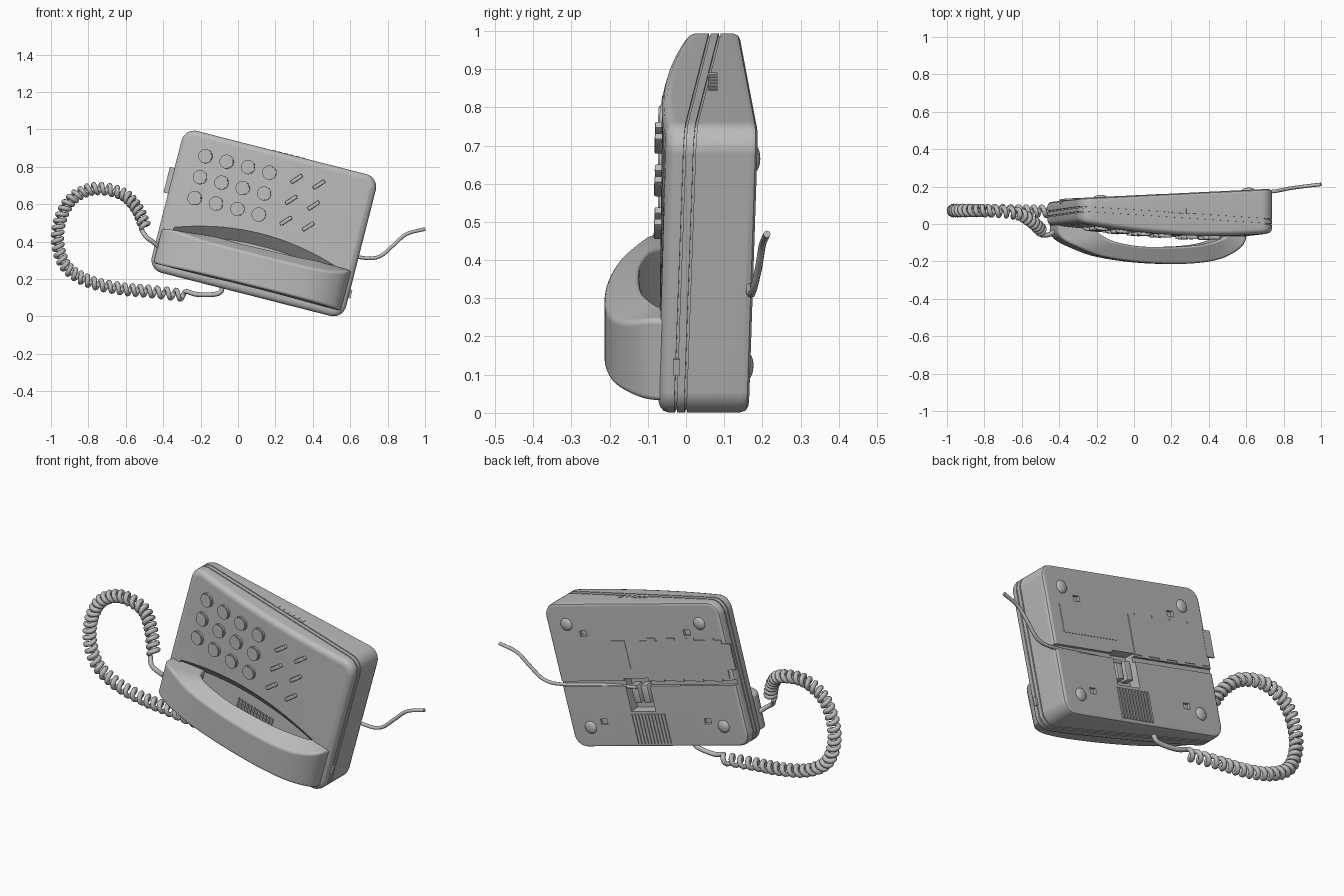
import bpy, bmesh, math
from mathutils import Matrix, Vector

cube = bpy.data.objects.get("Cube")
if cube:
    bpy.data.objects.remove(cube)

TILT = math.radians(14.3)
grey = bpy.data.materials.new("plastic grey")
grey.use_nodes = True
COLOUR = (0.5, 0.5, 0.5, 1)
grey.diffuse_color = COLOUR
grey.node_tree.nodes["Principled BSDF"].inputs["Base Color"].default_value = COLOUR


# Surfaces of the body: depth y at a point of the tilted face; the front bulges
def seam(u, v):
    return 0.015 - 0.063 * u + 0.035 * v

def front(u, v):
    return seam(u, v) - 0.055 - (0.42 + 0.64 * v) * (0.049 - 0.13 * (u + 0.03) ** 2)

def floor(u, v):
    return seam(u, v) - 0.025

def back(u, v):
    return 0.135 + 0.047 * u + 0.032 * v


def shade(ob, angle):
    bpy.ops.object.select_all(action='DESELECT')
    ob.select_set(True)
    bpy.context.view_layer.objects.active = ob
    bpy.ops.object.shade_smooth_by_angle(angle=math.radians(angle))


def finish(name, bm, smooth=35):
    bmesh.ops.recalc_face_normals(bm, faces=bm.faces)
    mesh = bpy.data.meshes.new(name)
    bm.to_mesh(mesh)
    bm.free()
    mesh.materials.append(grey)
    ob = bpy.data.objects.new(name, mesh)
    bpy.context.collection.objects.link(ob)
    ob.rotation_euler.y = TILT
    shade(ob, smooth)
    return ob


def mount(surface, u, v, spin=0):
    """Frame lying on a surface: local x and z along it, y through it."""
    o, h = surface(u, v), 0.01
    x = Vector((h, surface(u + h, v) - o, 0)).normalized()
    y = Vector((0, surface(u, v + h) - o, h)).cross(x).normalized()
    rot = Matrix((x, y, x.cross(y))).transposed().to_4x4()
    return Matrix.Translation((u, o, v)) @ rot @ Matrix.Rotation(spin, 4, 'Y')


def add_box(bm, frame, size, bevel=0):
    made = bmesh.ops.create_cube(bm, size=1, matrix=frame @ Matrix.Diagonal((*size, 1)))
    if bevel:
        edges = {e for vert in made['verts'] for e in vert.link_edges}
        bmesh.ops.bevel(bm, geom=list(edges), offset=bevel, segments=2, affect='EDGES', profile=0.5)


def loft(bm, rings):
    """Skin the rings; cap both ends with strips between facing points."""
    rows = [[bm.verts.new(p) for p in ring] for ring in rings]
    n = len(rows[0])
    for a, b in zip(rows, rows[1:]):
        for i in range(n):
            bm.faces.new((a[i], a[(i + 1) % n], b[(i + 1) % n], b[i]))
    for row in (rows[0], rows[-1]):
        for i in range(n // 2 - 1):
            bm.faces.new((row[i], row[i + 1], row[n - 2 - i], row[n - 1 - i]))


def spline(points, steps):
    """Smooth path through the points."""
    p = [Vector(q) for q in points]
    p = [2 * p[0] - p[1]] + p + [2 * p[-1] - p[-2]]
    out = []
    for a, b, c, d in zip(p, p[1:], p[2:], p[3:]):
        for i in range(steps):
            t = i / steps
            out.append(0.5 * (2 * b + (c - a) * t + (2 * a - 5 * b + 4 * c - d) * t * t
                              + (3 * b - a - 3 * c + d) * t ** 3))
    return out + [p[-2]]


def tube(name, points, radius):
    curve = bpy.data.curves.new(name, 'CURVE')
    curve.dimensions = '3D'
    curve.bevel_depth, curve.bevel_resolution, curve.use_fill_caps = radius, 2, True
    s = curve.splines.new('POLY')
    s.points.add(len(points) - 1)
    for pt, co in zip(s.points, points):
        pt.co = (*co, 1)
    curve.materials.append(grey)
    ob = bpy.data.objects.new(name, curve)
    bpy.context.collection.objects.link(ob)


# Body: rounded slab with two seam grooves
def outline(inset):
    r = 0.07 - inset
    arc = [math.pi / 2 * i / 8 for i in range(9)]
    top = [(0.477 + r * math.cos(a), r * math.sin(a)) for a in arc]
    top += [(0.477 - 0.932 * i / 16, r) for i in range(1, 16)]
    top += [(-0.455 - r * math.sin(a), r * math.cos(a)) for a in arc]
    return [(u, 0.837 + v) for u, v in top] + [(u, 0.195 - v) for u, v in reversed(top)]

levels = [(front, 0, 0.032), (front, 0.005, 0.015), (front, 0.015, 0.004), (front, 0.028, 0)]
for g in (-0.014, 0.012):
    levels += [(seam, g - 0.003, 0), (seam, g - 0.003, 0.007), (seam, g + 0.003, 0.007), (seam, g + 0.003, 0)]
levels += [(back, -0.02, 0), (back, -0.006, 0.005), (back, 0, 0.016)]
bm = bmesh.new()
loft(bm, [[(u, f(u, v) + d, v) for u, v in outline(ins)] for f, d, ins in levels])
body = finish("phone_body", bm)

# Cradle recess with a bowed, sloping upper wall
def trough(drop, depth):
    us = [-0.45 + 0.95 * i / 24 for i in range(25)]
    pts = [(u, 0.405 + 0.065 * (1 - ((u - 0.025) / 0.475) ** 2) - drop) for u in us]
    pts += [(u, 0.2) for u in reversed(us)]
    return [(u, seam(u, v) + depth, v) for u, v in pts]

cutters = []
bm = bmesh.new()
loft(bm, [trough(-0.04, -0.14), trough(0.075, -0.025)])
cutters.append(finish("cradle_cutter", bm))

# Jack well, cord groove and latch slots in the back
bm = bmesh.new()
add_box(bm, mount(back, 0.08, 0.41), (0.15, 0.12, 0.18))
cutters.append(finish("jack_cutter", bm))
bm = bmesh.new()
add_box(bm, mount(back, 0.0, 0.472), (1.3, 0.034, 0.028))
cutters.append(finish("groove_cutter", bm))
FEET = [(u, v) for u in (-0.39, 0.427) for v in (0.235, 0.795)]
bm = bmesh.new()
for u, v in FEET:
    add_box(bm, mount(back, u - (0.09 if u > 0 else -0.09), v + (0.03 if v < 0.5 else -0.05)), (0.04, 0.03, 0.03))
cutters.append(finish("slot_cutter", bm))

for cutter in cutters:
    bpy.context.view_layer.objects.active = body
    mod = body.modifiers.new("cut", 'BOOLEAN')
    mod.object, mod.operation, mod.solver = cutter, 'DIFFERENCE', 'EXACT'
    bpy.ops.object.modifier_apply(modifier=mod.name)
    bpy.data.objects.remove(cutter)
shade(body, 32)
mod = body.modifiers.new("flat panels", 'WEIGHTED_NORMAL')
mod.keep_sharp = True

# Round dial keys, four across and three down
bm = bmesh.new()
for col in range(4):
    for row in range(3):
        frame = mount(front, -0.38 + 0.1177 * col, 0.787 - 0.1155 * row)
        for radius, height in ((0.038, 0.022), (0.034, 0.03)):
            bmesh.ops.create_cone(bm, cap_ends=True, segments=24, radius1=radius, radius2=radius,
                                  depth=height, matrix=frame @ Matrix.Rotation(math.pi / 2, 4, 'X'))
finish("dial_keys", bm)

# Slanted function keys
bm = bmesh.new()
for col in range(2):
    for row in range(3):
        frame = mount(front, 0.122 + 0.123 * col, 0.79 - 0.1155 * row, math.radians(-47))
        add_box(bm, frame, (0.072, 0.036, 0.02), 0.004)
finish("function_keys", bm)

# Speaker slats on the cradle floor
bm = bmesh.new()
for i in range(12):
    add_box(bm, mount(floor, -0.08 + 0.02 * i, 0.3), (0.009, 0.014, 0.08))
finish("cradle_slats", bm)

# Handset: arched outline given thickness, narrowing forwards, with rounded edges
outer = [(-0.505, 0.01), (-0.508, -0.05), (-0.47, -0.092), (-0.39, -0.13), (-0.28, -0.17), (-0.12, -0.198),
         (0.05, -0.212), (0.22, -0.212), (0.36, -0.195), (0.45, -0.16), (0.51, -0.11), (0.53, -0.04)]
inner = [(0.43, -0.02), (0.415, -0.055), (0.38, -0.08), (0.3, -0.105), (0.2, -0.118), (0.1, -0.122),
         (0, -0.122), (-0.08, -0.118), (-0.2, -0.095), (-0.28, -0.055), (-0.31, -0.02), (-0.32, 0.03)]
shape = spline(outer, 3) + spline(inner, 3)

def handset_ring(v, bow, narrowing):
    ring = []
    for u, y in shape:
        forward = max(0, -0.1 - y) / 0.11
        ring.append((u, y, v + bow * (0.03 * u - 0.09 * u * u) + narrowing * forward))
    return ring

bm = bmesh.new()
loft(bm, [handset_ring(0.165, 0, 0.012), handset_ring(0.395, 1, -0.05)])
handset = finish("handset", bm, 40)
mod = handset.modifiers.new("round", 'BEVEL')
mod.width, mod.segments, mod.angle_limit = 0.036, 5, math.radians(45)

# Domed rubber feet
bm = bmesh.new()
for u, v in FEET:
    bmesh.ops.create_uvsphere(bm, u_segments=20, v_segments=10, radius=1,
                              matrix=mount(back, u, v) @ Matrix.Diagonal((0.034, 0.014, 0.034, 1)))
finish("feet", bm)

# Compartment door with hinge tabs, overhanging the left edge
bm = bmesh.new()
add_box(bm, mount(back, -0.25, 0.6), (0.5, 0.008, 0.21))
add_box(bm, mount(back, -0.525, 0.615), (0.05, 0.01, 0.14))
for i in range(4):
    for v in (0.495, 0.705):
        add_box(bm, mount(back, -0.07 - 0.12 * i, v), (0.05, 0.008, 0.025))
finish("compartment_door", bm)

# Label plate and rear vent slats
bm = bmesh.new()
add_box(bm, mount(back, 0.28, 0.63), (0.37, 0.005, 0.15))
finish("label_plate", bm)
bm = bmesh.new()
for i in range(11):
    add_box(bm, mount(back, -0.04 + 0.02 * i, 0.225), (0.011, 0.01, 0.16))
finish("vent_slats", bm)

# Plugs in the jack well, top slider and side latch
bm = bmesh.new()
for u in (0.05, 0.11):
    add_box(bm, mount(back, u, 0.41) @ Matrix.Translation((0, -0.035, 0)), (0.04, 0.05, 0.1), 0.004)
finish("plugs", bm)
bm = bmesh.new()
for i in range(6):
    add_box(bm, Matrix.Translation((-0.03 + 0.032 * i, 0.07, 0.902)), (0.018, 0.026, 0.014))
finish("top_slider", bm)
bm = bmesh.new()
add_box(bm, Matrix.Translation((0.547, -0.025, 0.264)), (0.022, 0.016, 0.045))
finish("side_latch", bm)

# Line cord running along the groove and out to the left
line = [(0.2, 0.14, 0.41), (0.4, 0.148, 0.372), (0.64, 0.166, 0.318), (0.75, 0.175, 0.318),
        (0.83, 0.19, 0.38), (0.9, 0.2, 0.44), (1.0, 0.212, 0.468)]
tube("line_cord", spline(line, 8), 0.0095)

# Coiled cord: a helix wound on a looping path, with plain ends
core = spline([(-0.495, -0.035, 0.476), (-0.543, 0.01, 0.583), (-0.623, 0.055, 0.658), (-0.767, 0.07, 0.683),
               (-0.885, 0.072, 0.631), (-0.95, 0.072, 0.52), (-0.963, 0.072, 0.385), (-0.915, 0.072, 0.262),
               (-0.794, 0.072, 0.187), (-0.634, 0.07, 0.15), (-0.473, 0.068, 0.134), (-0.281, 0.065, 0.112)], 44)
coil = []
for i, c in enumerate(core):
    t = (core[min(i + 1, len(core) - 1)] - core[max(i - 1, 0)]).normalized()
    side = t.cross(Vector((0, 1, 0))).normalized()
    a = math.tau * 42 * i / (len(core) - 1)
    coil.append(c + 0.024 * (side * math.cos(a) + t.cross(side) * math.sin(a)))
lead = spline([(-0.41, -0.03, 0.36), (-0.45, -0.055, 0.395), (-0.49, -0.06, 0.425), coil[0]], 6)
tail = spline([coil[-1], (-0.22, 0.06, 0.118), (-0.13, 0.05, 0.118), (-0.09, 0.05, 0.135), (-0.085, 0.05, 0.18)], 6)
tube("coiled_cord", lead[:-1] + coil + tail[1:], 0.013)
